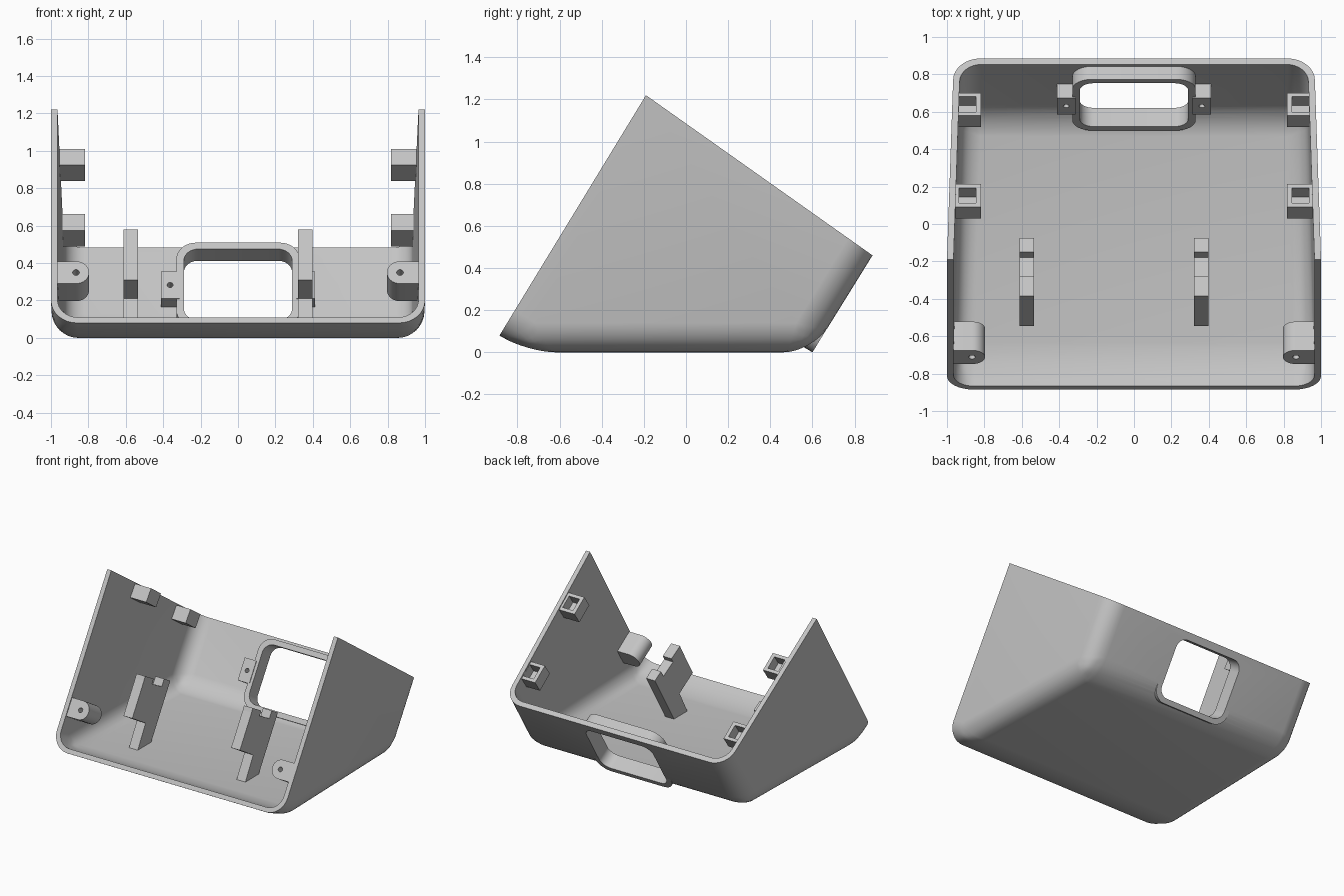
import bpy, bmesh, math
from math import pi, sin, cos
from mathutils import Matrix, Vector

cube = bpy.data.objects.get("Cube")
if cube:
    bpy.data.objects.remove(cube)

grey = bpy.data.materials.new("light_grey")
grey.use_nodes = True
grey.diffuse_color = (0.55, 0.55, 0.55, 1)
grey.node_tree.nodes["Principled BSDF"].inputs["Base Color"].default_value = (0.55, 0.55, 0.55, 1)

FRONT = math.radians(58.6)   # tilt of the front opening and back wall
TOP = math.radians(-35.3)    # tilt of the sloped top opening
SIDEWAYS = Matrix(((0, 0, 1, 0), (1, 0, 0, 0), (0, 1, 0, 0), (0, 0, 0, 1)))


def place(x, y, z, tilt):
    return Matrix.Translation((x, y, z)) @ Matrix.Rotation(tilt, 4, 'X')


def prism_mesh(points, low, high):
    bm = bmesh.new()
    n = len(points)
    a = [bm.verts.new((p[0], p[1], low)) for p in points]
    b = [bm.verts.new((p[0], p[1], high)) for p in points]
    bm.faces.new(a[::-1])
    bm.faces.new(b)
    for i in range(n):
        j = (i + 1) % n
        bm.faces.new((a[i], a[j], b[j], b[i]))
    bm.verts.index_update()
    return bm


def finish(name, bm, matrix=Matrix()):
    bm.transform(matrix)
    bmesh.ops.recalc_face_normals(bm, faces=bm.faces)
    mesh = bpy.data.meshes.new(name)
    bm.to_mesh(mesh)
    bm.free()
    mesh.materials.append(grey)
    ob = bpy.data.objects.new(name, mesh)
    bpy.context.scene.collection.objects.link(ob)
    return ob


def prism(name, points, low, high, matrix):
    return finish(name, prism_mesh(points, low, high), matrix)


def activate(ob):
    bpy.ops.object.select_all(action='DESELECT')
    ob.select_set(True)
    bpy.context.view_layer.objects.active = ob


def cut(ob, cutter):
    cutter.hide_render = True
    mod = ob.modifiers.new("cut", 'BOOLEAN')
    mod.object, mod.operation, mod.solver = cutter, 'DIFFERENCE', 'EXACT'
    activate(ob)
    bpy.ops.object.modifier_apply(modifier=mod.name)
    bpy.data.objects.remove(cutter)


def smooth(ob):
    activate(ob)
    bpy.ops.object.shade_smooth_by_angle(angle=math.radians(32))


def rect(x0, x1, y0, y1):
    return [(x0, y0), (x1, y0), (x1, y1), (x0, y1)]


def round_rect(x0, x1, y0, y1, r, steps=8):
    centres = [(x1 - r, y1 - r), (x0 + r, y1 - r), (x0 + r, y0 + r), (x1 - r, y0 + r)]
    return [(cx + r * cos((k + i / steps) * pi / 2), cy + r * sin((k + i / steps) * pi / 2))
            for k, (cx, cy) in enumerate(centres) for i in range(steps + 1)]


def circle(r, n=16):
    return [(r * cos(2 * pi * i / n), r * sin(2 * pi * i / n)) for i in range(n)]


def rounded_body(name, profile, inset, radius):
    """Side profile spread in x, narrowing toward the back, lower and back edges rounded."""
    bm = prism_mesh(profile, -1, 1)
    bm.transform(SIDEWAYS)
    n = len(profile)
    for v in bm.verts:
        depth = (v.co.y + 0.885) * sin(FRONT) - (v.co.z - 0.08) * cos(FRONT)
        v.co.x *= 1 - 0.028 * depth - inset
    edges = []
    for e in bm.edges:
        i, j = (v.index % n for v in e.verts)
        if (i == j and i in (1, 2)) or (i != j and max(i, j) < 4):
            edges.append(e)
    bmesh.ops.bevel(bm, geom=edges, offset=radius, offset_type='OFFSET',
                    segments=8, profile=0.5, affect='EDGES')
    return finish(name, bm)


# Housing shell, open at the front and the top
shell = rounded_body("shell", [(-0.885, 0.08), (-0.754, 0), (0.6, 0),
                               (0.885, 0.46), (-0.19, 1.22)], 0, 0.14)
cut(shell, rounded_body("cavity", [(-1.086, 0.243), (-0.744, 0.035), (0.58, 0.035),
                                   (0.996, 0.718), (-0.35, 1.55)], 0.035, 0.11))

# Rear window with its deep frame
back = place(0, 0.6, 0, FRONT)
hole = round_rect(-0.29, 0.29, 0.04, 0.485, 0.075)
frame = prism("window_frame", round_rect(-0.33, 0.33, 0, 0.525, 0.105), 0, 0.117, back)
for part in (shell, frame):
    cut(part, prism("window_cutter", hole, -0.1, 0.3, back))
    smooth(part)

for side, label in ((1, "left"), (-1, "right")):
    # Pocketed clips along the sloped rim
    for y, z, spot in ((0.122, 0.925, "upper"), (0.61, 0.575, "lower")):
        m = place(side * 0.89, y, z, TOP)
        clip = prism(f"{label}_{spot}_clip", rect(-0.073, 0.073, -0.075, 0.075), -0.0525, 0.0525, m)
        cut(clip, prism("pocket_cutter", rect(-0.045, 0.045, -0.05, 0.05), -0.03, 0.1, m))

    # Screw bosses at the front opening
    m = place(side * 0.866, -0.712, 0.35, FRONT)
    arc = [(-side * 0.07 * cos(a), 0.07 * sin(a)) for a in (pi * (i / 16 - 0.5) for i in range(17))]
    boss = prism(f"{label}_front_boss", arc + [(side * 0.11, 0.07), (side * 0.11, -0.07)], -0.18, 0, m)
    cut(boss, prism("screw_cutter", circle(0.018), -0.12, 0.1, m))
    smooth(boss)

    # Screw blocks beside the window
    m = place(side * 0.363, 0.63, 0.283, FRONT)
    block = prism(f"{label}_window_block", rect(-0.05, 0.05, -0.085, 0.085), -0.1, 0, m)
    cut(block, prism("screw_cutter", circle(0.016), -0.07, 0.1, m))

# Notched support brackets on the floor
bracket = [(-0.485, 0.02), (-0.38, 0.21), (-0.545, 0.31), (-0.4, 0.55), (-0.385, 0.58),
           (-0.35, 0.56), (-0.28, 0.52), (-0.3, 0.487), (-0.18, 0.42), (-0.15, 0.47),
           (-0.075, 0.425), (-0.32, 0.02)]
for x, label in ((0.36, "left"), (-0.573, "right")):
    prism(f"{label}_bracket", bracket, x - 0.038, x + 0.038, SIDEWAYS)
